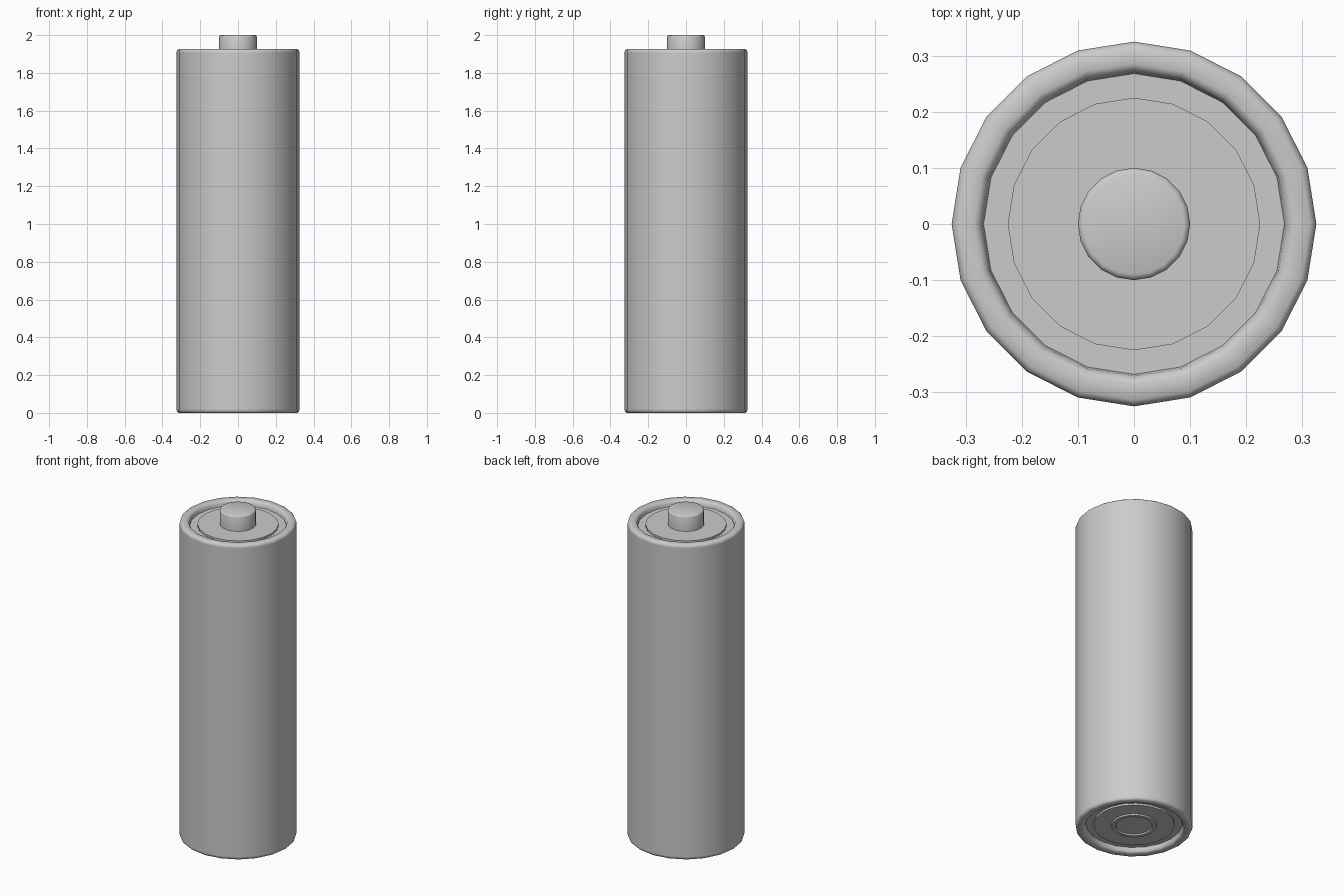
import bpy, bmesh, math

if "Cube" in bpy.data.objects:
    bpy.data.objects.remove(bpy.data.objects["Cube"])

SIDES = 20


def lathe(name, profile, angle=35):
    """Revolve (radius, z) points about z; radius 0 makes a pole."""
    bm = bmesh.new()
    rings = []
    for r, z in profile:
        if r == 0:
            rings.append([bm.verts.new((0, 0, z))] * SIDES)
        else:
            rings.append([bm.verts.new((r * math.cos(2 * math.pi * i / SIDES),
                                        r * math.sin(2 * math.pi * i / SIDES), z))
                          for i in range(SIDES)])
    for a, b in zip(rings, rings[1:]):
        for i in range(SIDES):
            j = (i + 1) % SIDES
            bm.faces.new(list(dict.fromkeys((a[i], a[j], b[j], b[i]))))
    bmesh.ops.recalc_face_normals(bm, faces=bm.faces)
    mesh = bpy.data.meshes.new(name)
    bm.to_mesh(mesh)
    bm.free()
    ob = bpy.data.objects.new(name, mesh)
    bpy.context.collection.objects.link(ob)
    bpy.ops.object.select_all(action='DESELECT')
    ob.select_set(True)
    bpy.context.view_layer.objects.active = ob
    bpy.ops.object.shade_smooth_by_angle(angle=math.radians(angle))
    return ob


# Outer casing with rounded rims rolling into recesses at both ends
top_rim = [(.325, 1.91), (.322, 1.92), (.314, 1.926), (.285, 1.926),
           (.277, 1.922), (.271, 1.912), (.268, 1.895), (0, 1.895)]
bottom_rim = [(r, 1.926 - z) for r, z in reversed(top_rim)]
lathe("casing", bottom_rim + [(.325, .02), (.325, 1.906)] + top_rim, 50)

# Positive end: contact plate and raised button
lathe("top_plate", [(0, 1.89), (.225, 1.89), (.225, 1.906), (0, 1.906)])
lathe("button", [(0, 1.90), (.1, 1.90), (.1, 1.99), (.097, 1.997),
                 (.09, 2.0), (0, 2.0)], 50)

# Negative end: contact plate with a shallow raised ring in the middle
lathe("bottom_plate", [(0, .036), (.225, .036), (.225, .02), (.128, .02),
                       (.124, .012), (.104, .012), (.1, .02), (0, .02)])
